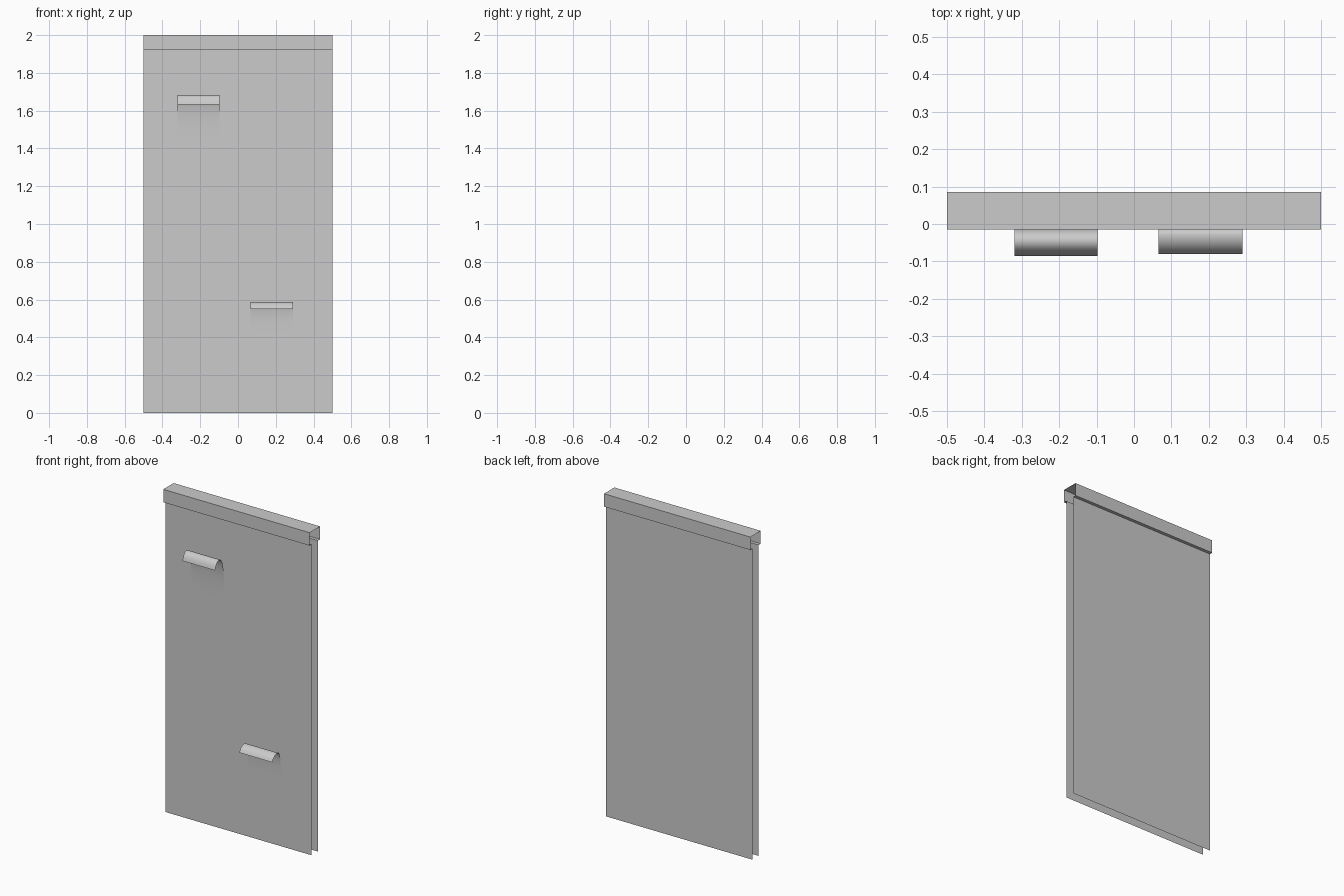
import bpy, math

if "Cube" in bpy.data.objects:
    bpy.data.objects.remove(bpy.data.objects["Cube"])


def sheet(name, profile, x0, x1, smooth=None):
    """Open strip: a (y, z) profile swept along x, with no end caps."""
    n = len(profile)
    verts = [(x, y, z) for x in (x0, x1) for y, z in profile]
    faces = [(i, n + i, n + i + 1, i + 1) for i in range(n - 1)]
    mesh = bpy.data.meshes.new(name)
    mesh.from_pydata(verts, [], faces)
    obj = bpy.data.objects.new(name, mesh)
    bpy.context.collection.objects.link(obj)
    if smooth:
        bpy.ops.object.select_all(action='DESELECT')
        bpy.context.view_layer.objects.active = obj
        obj.select_set(True)
        bpy.ops.object.shade_smooth_by_angle(angle=math.radians(smooth))
    return obj


def bezier(a, b, c, d, steps):
    pts = []
    for i in range(steps + 1):
        t = i / steps
        w = ((1 - t) ** 3, 3 * t * (1 - t) ** 2, 3 * t * t * (1 - t), t ** 3)
        pts.append(tuple(sum(k * p[j] for k, p in zip(w, (a, b, c, d)))
                         for j in range(2)))
    return pts


FRONT, BACK = 0.005, 0.066

# Two thin hanging panels
sheet("front_panel", [(FRONT, 0), (FRONT, 1.92)], -0.5, 0.5)
sheet("back_panel", [(BACK, 0), (BACK, 1.92)], -0.5, 0.5)

# Wider folded header, with small lips returning to the panels
sheet("header", [(FRONT, 1.92), (-0.015, 1.92), (-0.015, 2.0),
                 (0.086, 2.0), (0.086, 1.92), (BACK, 1.92)], -0.5, 0.5)

# Upper curled flap: rises off the panel, bows outward, folds over a lip
upper = bezier((FRONT - 0.001, 1.42), (FRONT - 0.002, 1.57),
               (0.0, 1.683), (-0.045, 1.683), 14)
upper += bezier((-0.045, 1.683), (-0.065, 1.683),
                (-0.08, 1.66), (-0.085, 1.633), 6)[1:]
sheet("upper_flap", upper, -0.32, -0.097, 40)

# Lower curled flap
lower = bezier((FRONT - 0.001, 0.44), (FRONT - 0.002, 0.53),
               (0.0, 0.588), (-0.03, 0.588), 12)
lower += bezier((-0.03, 0.588), (-0.05, 0.588),
                (-0.07, 0.575), (-0.08, 0.55), 6)[1:]
sheet("lower_flap", lower, 0.065, 0.29, 40)
